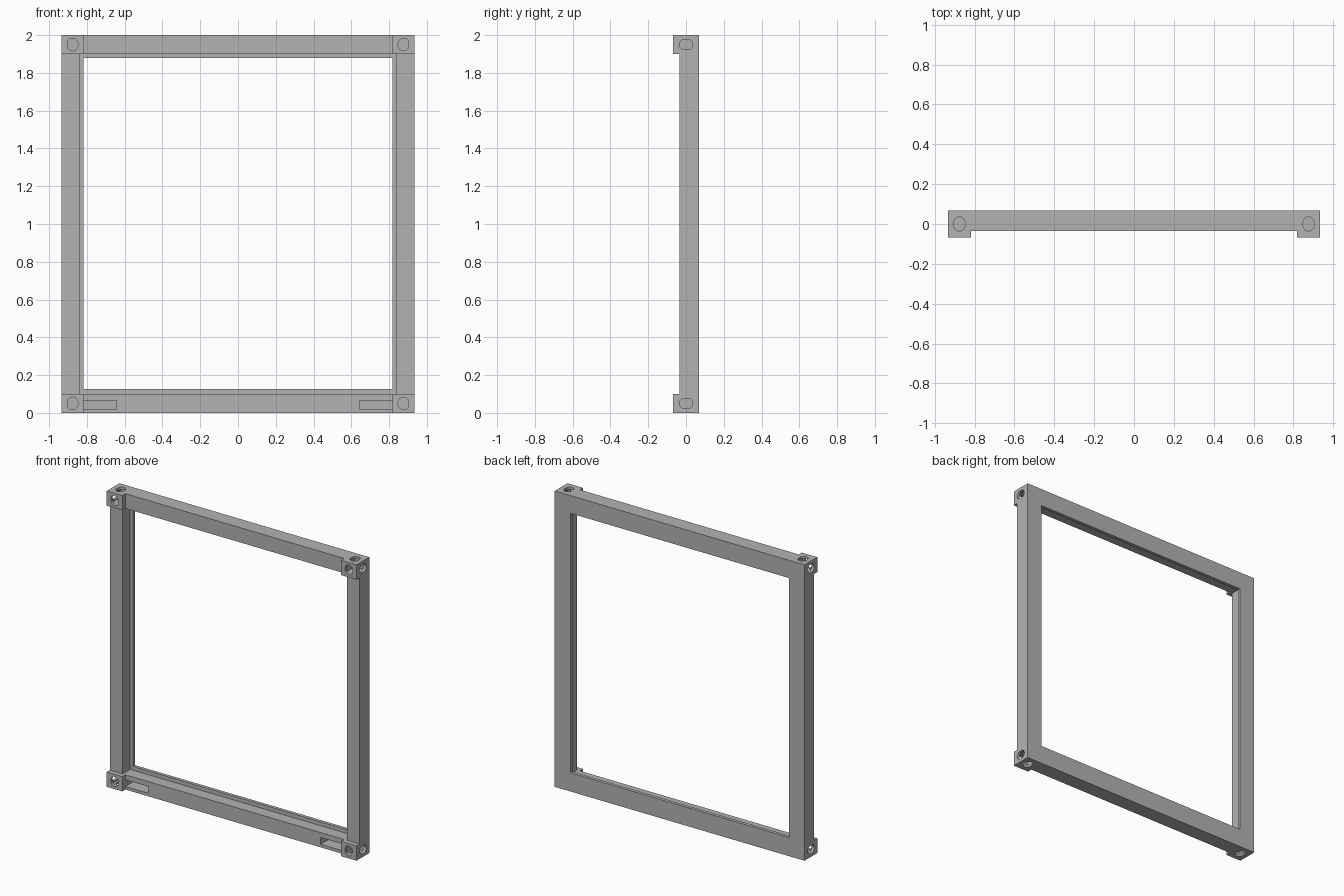
import bpy, bmesh
from math import cos, sin, pi
from mathutils import Vector

if "Cube" in bpy.data.objects:
    bpy.data.objects.remove(bpy.data.objects["Cube"], do_unlink=True)

GREY = (0.45, 0.45, 0.45, 1)
steel = bpy.data.materials.new("grey_steel")
steel.use_nodes = True
steel.diffuse_color = GREY
steel.node_tree.nodes["Principled BSDF"].inputs["Base Color"].default_value = GREY

# Main dimensions
W, H, D = 0.934, 2.0, 0.068      # half width, height, half depth
BEAM, POST = 0.10, 0.839         # beam height, inner face of the posts
OPEN = 0.818                     # half width of the opening and inner side of the corners
FRONT, LIP = -0.035, 0.046       # front of the beams, front of the rear lip


def finish(name, bm):
    bmesh.ops.recalc_face_normals(bm, faces=bm.faces)
    mesh = bpy.data.meshes.new(name)
    bm.to_mesh(mesh)
    bm.free()
    mesh.materials.append(steel)
    obj = bpy.data.objects.new(name, mesh)
    bpy.context.collection.objects.link(obj)
    return obj


def box(name, xs, ys, zs):
    bm = bmesh.new()
    bmesh.ops.create_cube(bm, size=1)
    for v in bm.verts:
        v.co = [(a + b) / 2 + c * (b - a) for c, (a, b) in zip(v.co, (xs, ys, zs))]
    return finish(name, bm)


def slot(centre, out, long, r, stretch):
    """Oval cutter running from centre outwards."""
    out, long = Vector(out), Vector(long)
    short = out.cross(long)
    bm = bmesh.new()
    ring = []
    for i in range(28):
        a = 2 * pi * (i + 0.5) / 28
        side = stretch if sin(a) > 0 else -stretch
        ring.append(bm.verts.new(centre + short * r * cos(a) + long * (r * sin(a) + side)))
    face = bm.faces.new(ring)
    ext = bmesh.ops.extrude_face_region(bm, geom=[face])["geom"]
    bmesh.ops.translate(bm, vec=out * 0.1, verts=[g for g in ext if isinstance(g, bmesh.types.BMVert)])
    return finish("slot_cutter", bm)


def cut(obj, cutter):
    mod = obj.modifiers.new("cut", "BOOLEAN")
    mod.operation, mod.solver, mod.object = "DIFFERENCE", "EXACT", cutter
    bpy.context.view_layer.objects.active = obj
    bpy.ops.object.modifier_apply(modifier=mod.name)
    bpy.data.objects.remove(cutter, do_unlink=True)


def span(c, half):
    return (c - half, c + half)


# Hollow corner blocks with oval holes in front, outer side and end
for sx, side in ((1, "left"), (-1, "right")):
    for sz, level in ((1, "top"), (-1, "bottom")):
        c = Vector((sx * (W + OPEN) / 2, 0, H / 2 + sz * (H - BEAM) / 2))
        block = box(f"{level}_{side}_corner_block", span(c.x, (W - OPEN) / 2), span(0, D), span(c.z, BEAM / 2))
        cut(block, box("cavity_cutter", span(c.x, 0.04), span(0, 0.05), span(c.z, 0.035)))
        cut(block, slot(c, (0, -1, 0), (0, 0, 1), 0.028, 0.005))
        cut(block, slot(c, (sx, 0, 0), (0, 1, 0), 0.027, 0.008))
        cut(block, slot(c, (0, 0, sz), (0, 1, 0), 0.027, 0.008))

# Side posts with a rear lip
for s, side in ((1, "left"), (-1, "right")):
    box(f"{side}_post", sorted((s * POST, s * W)), (FRONT, D), (BEAM, H - BEAM))
    box(f"{side}_lip", sorted((s * OPEN, s * POST)), (LIP, D), (BEAM, H - BEAM))

# Top and bottom beams with a rear lip
box("top_beam", (-OPEN, OPEN), (FRONT, D), (H - BEAM, H))
box("top_lip", (-OPEN, OPEN), (LIP, D), (1.88, H - BEAM))
sill = box("bottom_beam", (-OPEN, OPEN), (FRONT, D), (0, BEAM))
box("bottom_lip", (-OPEN, OPEN), (LIP, D), (BEAM, 0.126))

# Pockets in the bottom beam beside the corners
for s in (1, -1):
    cut(sill, box("pocket_cutter", sorted((s * 0.643, s * 0.83)), (-0.1, 0.045), (0.021, 0.066)))
